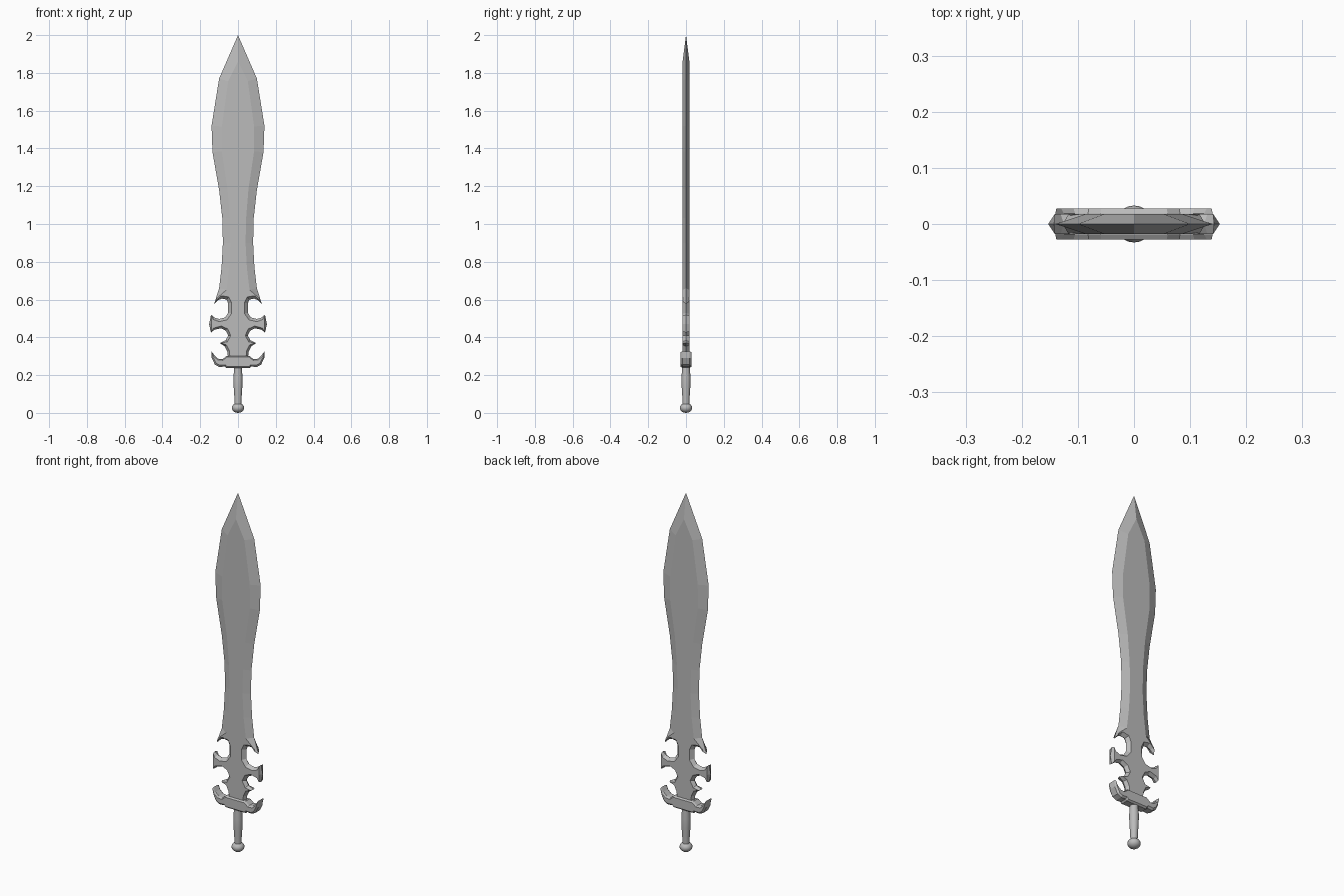
import bpy
import bmesh
import math
from mathutils import Vector

# Remove the default cube
cube = bpy.data.objects.get("Cube")
if cube:
    bpy.data.objects.remove(cube, do_unlink=True)


def make_material(name, color):
    material = bpy.data.materials.new(name)
    material.use_nodes = True
    material.diffuse_color = color
    material.node_tree.nodes["Principled BSDF"].inputs["Base Color"].default_value = color
    return material


steel = make_material("grey steel", (0.5, 0.5, 0.5, 1))


def finish(name, bm):
    """Turn a bmesh into a named steel object."""
    bmesh.ops.recalc_face_normals(bm, faces=bm.faces)
    mesh = bpy.data.meshes.new(name)
    bm.to_mesh(mesh)
    bm.free()
    mesh.materials.append(steel)
    obj = bpy.data.objects.new(name, mesh)
    bpy.context.scene.collection.objects.link(obj)
    return obj


def bevelled_plate(name, outline, face_depth, rim_depth):
    """Half outline (x, z, bevel width) from top to bottom, mirrored in x and y."""
    points = [Vector((x, z)) for x, z, _ in outline]
    widths = [width for _, _, width in outline]

    # Inset every point along the averaged normal of its two neighbouring edges
    inner = []
    last = len(points) - 1
    for i, point in enumerate(points):
        if i in (0, last):
            step = -widths[i] if i == 0 else widths[i]
            inner.append(Vector((0, point.y + step)))
            continue
        before = (point - points[i - 1]).normalized()
        after = (points[i + 1] - point).normalized()
        along = (before + after).normalized()
        normal = Vector((along.y, -along.x))
        inset = point + normal * widths[i]
        inner.append(Vector((max(inset.x, 0), inset.y)))

    bm = bmesh.new()

    def chain(path, y):
        return [bm.verts.new((p.x, y, p.y)) for p in path]

    def bridge(first, second):
        for i in range(last):
            bm.faces.new((first[i], first[i + 1], second[i + 1], second[i]))

    face_loop = chain(inner, -face_depth)
    rim_loop = chain(points, -rim_depth)
    bm.faces.new(face_loop)
    bridge(rim_loop, face_loop)
    if rim_depth > 0:
        bridge(chain(points, 0), rim_loop)
    bmesh.ops.recalc_face_normals(bm, faces=bm.faces)

    # The open shell must face the front before mirroring
    big = max(bm.faces, key=lambda f: f.calc_area())
    if big.normal.y > 0:
        bmesh.ops.reverse_faces(bm, faces=bm.faces)
    mesh = bpy.data.meshes.new(name)
    bmesh.ops.triangulate(bm, faces=[big])
    bm.to_mesh(mesh)
    bm.free()
    mesh.materials.append(steel)
    obj = bpy.data.objects.new(name, mesh)
    bpy.context.scene.collection.objects.link(obj)
    mirror = obj.modifiers.new("mirror", "MIRROR")
    mirror.use_axis = (True, True, False)
    mirror.merge_threshold = 0.0005
    return obj


# Leaf-shaped blade with hollowed, spurred base
leaf = [
    (0, 2, .14), (.1, 1.77, .05), (.14, 1.52, .055), (.135, 1.38, .05),
    (.1, 1.18, .045), (.083, 1.03, .04), (.08, .9, .04), (.087, .77, .04),
    (.1, .66, .04), (.127, .575, .02),
]
upper_hollow = [
    (.105, .597, .012), (.085, .605, .015), (.06, .6, .018), (.052, .58, .018),
    (.052, .53, .018), (.068, .505, .016), (.1, .497, .014), (.125, .505, .012),
]
spur = [(.143, .52, .006), (.153, .47, .012), (.143, .425, .006), (.125, .44, .01)]
lower_hollows = [
    (.09, .448, .012), (.065, .435, .014), (.052, .41, .014), (.065, .385, .012),
    (.096, .37, .006), (.07, .352, .012), (.057, .325, .012), (.05, .27, .012),
    (0, .26, 0),
]
bevelled_plate("blade", leaf + upper_hollow + spur + lower_hollows, .018, 0)

# Guard with upturned horns
guard = [
    (0, .302, .006), (.06, .302, .006), (.082, .284, .006), (.105, .287, .007),
    (.125, .305, .007), (.14, .326, .005), (.139, .29, .008), (.122, .255, .01),
    (.1, .243, .01), (.07, .245, .01), (.062, .237, .008), (0, .237, .008),
]
bevelled_plate("guard", guard, .028, .019)


def lathe(name, profile, segments=20):
    """Spin a (radius, z) profile around the z axis."""
    bm = bmesh.new()
    verts = [bm.verts.new((r, 0, z)) for r, z in profile]
    edges = [bm.edges.new(pair) for pair in zip(verts, verts[1:])]
    bmesh.ops.spin(bm, geom=verts + edges, cent=(0, 0, 0), axis=(0, 0, 1),
                   angle=math.tau, steps=segments, use_merge=False)
    bmesh.ops.remove_doubles(bm, verts=bm.verts, dist=0.0002)
    obj = finish(name, bm)
    bpy.ops.object.select_all(action="DESELECT")
    obj.select_set(True)
    bpy.context.view_layer.objects.active = obj
    bpy.ops.object.shade_smooth_by_angle(angle=math.radians(40))
    return obj


# Gently swelling grip
lathe("grip", [(.018, .04), (.019, .08), (.023, .14), (.024, .19), (.021, .225), (.021, .25)])

# Rounded pommel knob
radius, squash = .033, .8
pommel = [(radius * math.sin(a), radius * squash * (1 - math.cos(a)))
          for a in (math.pi * i / 10 for i in range(11))]
lathe("pommel", pommel)
